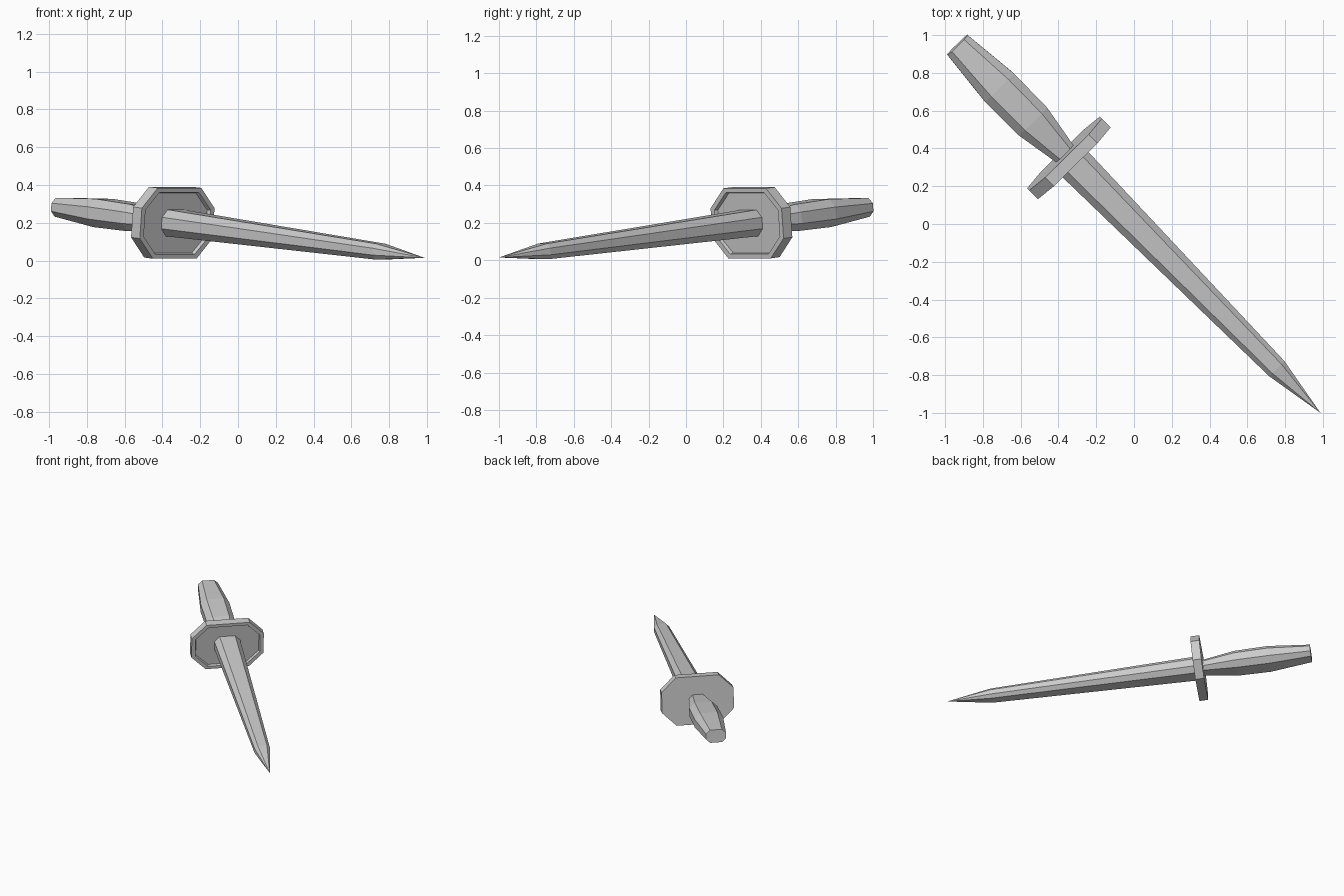
import bpy, bmesh
from mathutils import Vector

if "Cube" in bpy.data.objects:
    bpy.data.objects.remove(bpy.data.objects["Cube"])

# Dagger axis: runs from the raised grip end down to the tip resting on the ground
GRIP_END = Vector((-0.935, 0.948, 0.283))
TIP = Vector((0.987, -1.0, 0.015))
GUARD = GRIP_END.lerp(TIP, 0.307)
AXIS = (TIP - GRIP_END).normalized()
SIDE = AXIS.cross(Vector((0, 0, 1))).normalized()
UP = SIDE.cross(AXIS).normalized()

# Elongated eight-sided section shared by all parts
SECTION = [(1, .43), (.6, 1), (-.6, 1), (-1, .43),
           (-1, -.43), (-.6, -1), (.6, -1), (1, -.43)]


def loft(name, stations):
    """Skin octagon rings (distance along axis, half width, half height)."""
    bm = bmesh.new()
    rings = []
    for s, w, h in stations:
        c = GUARD + AXIS * s
        if w == 0:
            rings.append([bm.verts.new(c)])
        else:
            rings.append([bm.verts.new(c + SIDE * x * w + UP * y * h) for x, y in SECTION])
    for a, b in zip(rings, rings[1:]):
        for i in range(8):
            j = (i + 1) % 8
            bm.faces.new([a[i], a[j], b[0]] if len(b) == 1 else [a[i], a[j], b[j], b[i]])
    for r in (rings[0], rings[-1]):
        if len(r) > 1:
            bm.faces.new(r)
    bmesh.ops.recalc_face_normals(bm, faces=bm.faces)
    me = bpy.data.meshes.new(name)
    bm.to_mesh(me)
    bm.free()
    ob = bpy.data.objects.new(name, me)
    bpy.context.collection.objects.link(ob)
    return ob


# Blade: long taper, then a short point
loft("blade", [(0.0, .097, .071), (1.572, .057, .042), ((TIP - GUARD).length, 0, 0)])

# Guard: octagonal plate with a recessed panel on the blade side
loft("guard", [(-.033, .27, .188), (.033, .27, .188),
               (.033, .242, .165), (.014, .236, .160)])

# Grip: swelling handle, narrow at the guard
loft("grip", [(-(GRIP_END - GUARD).length, .075, .050), (-.53, .107, .075),
              (-.275, .105, .072), (-.02, .062, .044)])
